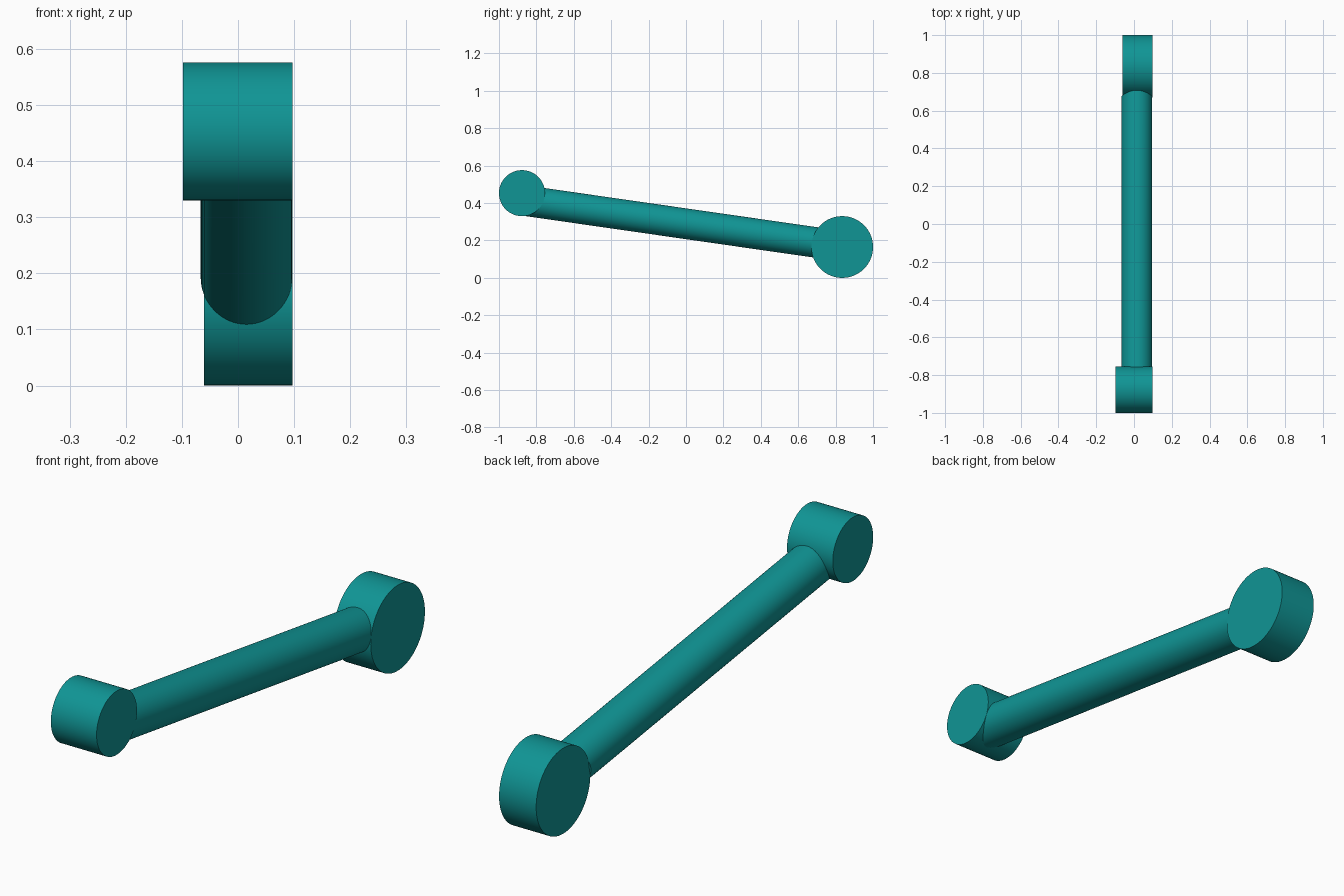
import bpy
import bmesh
import math
from mathutils import Vector, Matrix

cube = bpy.data.objects.get("Cube")
if cube:
    bpy.data.objects.remove(cube, do_unlink=True)

teal = bpy.data.materials.new("teal")
teal.use_nodes = True
teal.diffuse_color = (0.005, 0.3, 0.3, 1)
teal.node_tree.nodes["Principled BSDF"].inputs["Base Color"].default_value = (0.005, 0.3, 0.3, 1)


def finish(bm, name):
    """Turn a bmesh into a smooth-sided, coloured object."""
    bmesh.ops.recalc_face_normals(bm, faces=bm.faces)
    mesh = bpy.data.meshes.new(name)
    bm.to_mesh(mesh)
    bm.free()
    mesh.materials.append(teal)
    obj = bpy.data.objects.new(name, mesh)
    bpy.context.collection.objects.link(obj)
    bpy.ops.object.select_all(action='DESELECT')
    obj.select_set(True)
    bpy.context.view_layer.objects.active = obj
    bpy.ops.object.shade_smooth_by_angle(angle=math.radians(35))
    return obj


def cylinder(start, end, radius, sides):
    bm = bmesh.new()
    axis = end - start
    place = Matrix.Translation((start + end) / 2) @ axis.to_track_quat('Z', 'Y').to_matrix().to_4x4()
    bmesh.ops.create_cone(bm, cap_ends=True, segments=sides, radius1=radius,
                          radius2=radius, depth=axis.length, matrix=place)
    return bm


# End bosses, lying across the rod
front_y, front_z, front_r = -0.877, 0.453, 0.123
back_y, back_z, back_r = 0.835, 0.165, 0.165
finish(cylinder(Vector((-0.098, front_y, front_z)), Vector((0.097, front_y, front_z)), front_r, 96), "front_boss")
finish(cylinder(Vector((-0.061, back_y, back_z)), Vector((0.097, back_y, back_z)), back_r, 96), "back_boss")

# Sloping rod, its back end coped to the round of the back boss
start, end = Vector((0.015, -0.868, 0.414)), Vector((0.015, 0.6, 0.203))
slope = (end - start).normalized()
rod = cylinder(start, end, 0.0815, 64)
for v in rod.verts:
    if v.co.y > 0:
        to_axis = Vector((0, back_y, back_z)) - Vector((0, v.co.y, v.co.z))
        along = to_axis.dot(slope)
        off_sq = to_axis.length_squared - along ** 2
        v.co += slope * (along - math.sqrt(max((back_r - 0.002) ** 2 - off_sq, 0)))
finish(rod, "connecting_rod")
